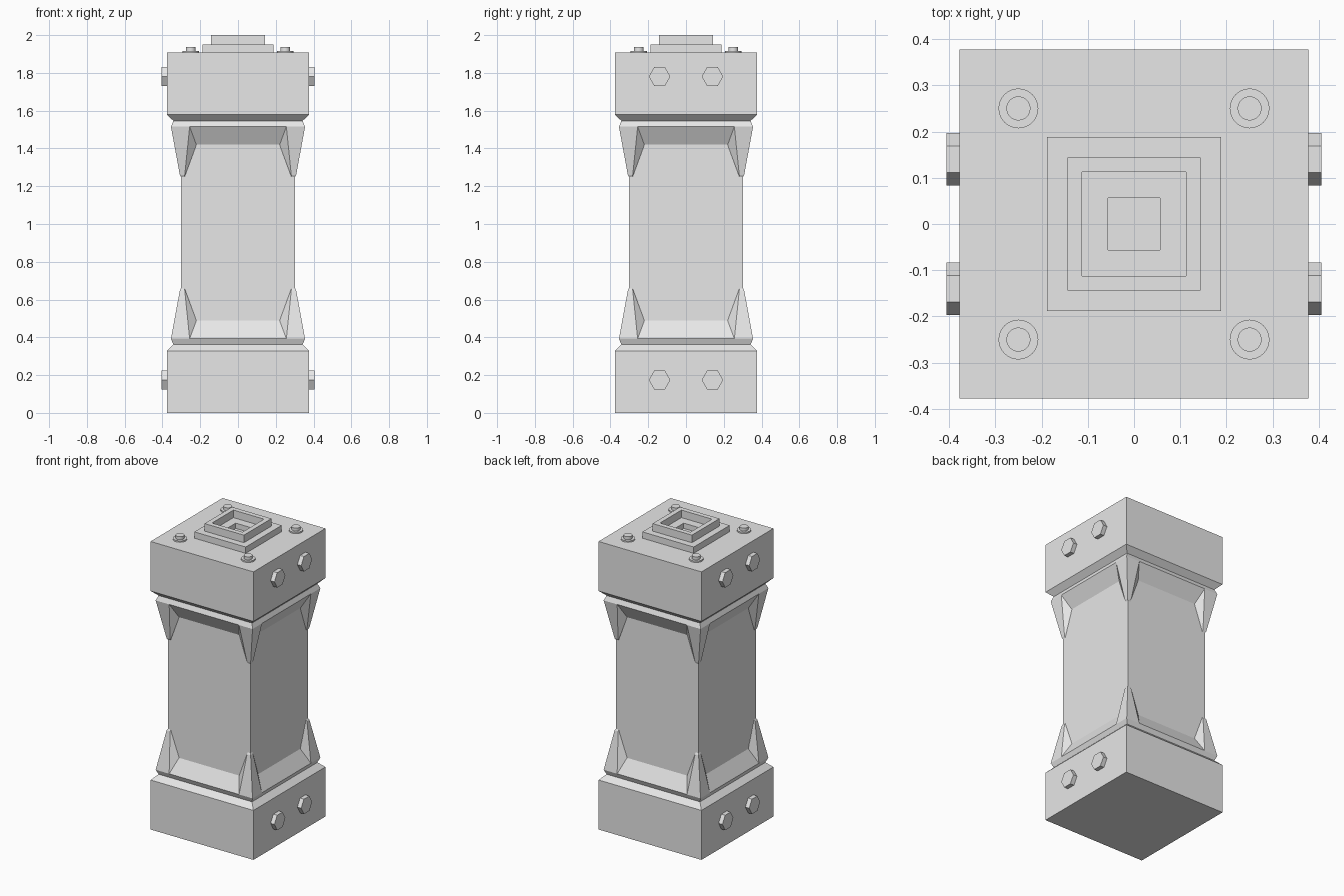
import bpy
import bmesh
from math import radians
from mathutils import Matrix, Vector

cube = bpy.data.objects.get("Cube")
if cube:
    bpy.data.objects.remove(cube)

grey = bpy.data.materials.new("light_grey")
grey.use_nodes = True
grey.diffuse_color = (0.8, 0.8, 0.8, 1)
grey.node_tree.nodes["Principled BSDF"].inputs["Base Color"].default_value = (0.8, 0.8, 0.8, 1)

BODY_TOP = 1.908


def finish(bm, name):
    bmesh.ops.recalc_face_normals(bm, faces=bm.faces)
    mesh = bpy.data.meshes.new(name)
    bm.to_mesh(mesh)
    bm.free()
    mesh.materials.append(grey)
    obj = bpy.data.objects.new(name, mesh)
    bpy.context.collection.objects.link(obj)
    return obj


def square_loft(name, profile):
    """Stack square rings of (half width, height) and cap both ends."""
    bm = bmesh.new()
    rings = []
    for w, z in profile:
        rings.append([bm.verts.new((sx * w, sy * w, z))
                      for sx, sy in ((-1, -1), (1, -1), (1, 1), (-1, 1))])
    for a, b in zip(rings, rings[1:]):
        for i in range(4):
            j = (i + 1) % 4
            bm.faces.new((a[i], a[j], b[j], b[i]))
    bm.faces.new(rings[0])
    bm.faces.new(rings[-1])
    return finish(bm, name)


def disc(name, radius, depth, sides, matrix, smooth=False):
    bm = bmesh.new()
    bmesh.ops.create_cone(bm, cap_ends=True, segments=sides, radius1=radius,
                          radius2=radius, depth=depth, matrix=matrix)
    obj = finish(bm, name)
    if smooth:
        for face in obj.data.polygons:
            face.use_smooth = len(face.vertices) == 4
        obj.data.set_sharp_from_angle(angle=radians(40))
    return obj


# Column: block, grooved collar and sloped shoulder, mirrored at the top
lower = [(0.377, 0), (0.377, 0.328), (0.342, 0.362), (0.355, 0.393), (0.302, 0.488)]
upper = [(w, BODY_TOP - z) for w, z in reversed(lower)]
square_loft("column", lower + upper)

# Stepped cap with a square socket
square_loft("cap_plate", [(0.188, BODY_TOP - 0.01), (0.188, 1.95), (0.144, 1.95),
                          (0.144, 2.0), (0.112, 2.0), (0.112, 1.95),
                          (0.056, 1.95), (0.056, 1.915)])

# Corner gussets: one wedge hull, reflected to each corner of both shoulders
edge = [(0.256, 0.355, 0.393), (0.282, 0.308, 0.648), (0.282, 0.300, 0.66), (0.219, 0.301, 0.487)]
ridge = [(0.355, 0.355, 0.393), (0.308, 0.308, 0.648), (0.302, 0.302, 0.66)]
wedge = edge + [(y, x, z) for x, y, z in edge] + ridge
for level in ("lower", "upper"):
    for sx in (-1, 1):
        for sy in (-1, 1):
            bm = bmesh.new()
            for x, y, z in wedge:
                bm.verts.new((sx * x, sy * y, z if level == "lower" else BODY_TOP - z))
            bmesh.ops.convex_hull(bm, input=bm.verts)
            bmesh.ops.dissolve_limit(bm, angle_limit=radians(1), verts=bm.verts, edges=bm.edges)
            side = "left" if sx > 0 else "right"
            end = "front" if sy < 0 else "back"
            finish(bm, f"{level}_gusset_{end}_{side}")

for sx in (-1, 1):
    side = "left" if sx > 0 else "right"
    for sy in (-1, 1):
        end = "front" if sy < 0 else "back"
        # Round studs with washers on the top face
        for part, radius, height in (("washer", 0.043, 0.009), ("stud", 0.026, 0.029)):
            spot = Vector((sx * 0.25, sy * 0.25, BODY_TOP + height / 2))
            disc(f"top_{part}_{end}_{side}", radius, height, 32, Matrix.Translation(spot), True)
        # Hexagonal bolts on the two sides, point towards front and back
        for level, z in (("lower", 0.174), ("upper", 1.781)):
            spot = Matrix.Translation((sx * 0.388, sy * 0.14, z))
            turn = Matrix.Rotation(radians(90), 4, "Y") @ Matrix.Rotation(radians(30), 4, "Z")
            bolt = disc(f"{level}_bolt_{end}_{side}", 0.057, 0.034, 6, spot @ turn)
            # Turn so that the flats lie level at top and bottom
            tops = [v.co.z for v in bolt.data.vertices]
            if max(tops) - z > 0.053:
                bolt.data.transform(spot @ Matrix.Rotation(radians(30), 4, "X") @ spot.inverted())
